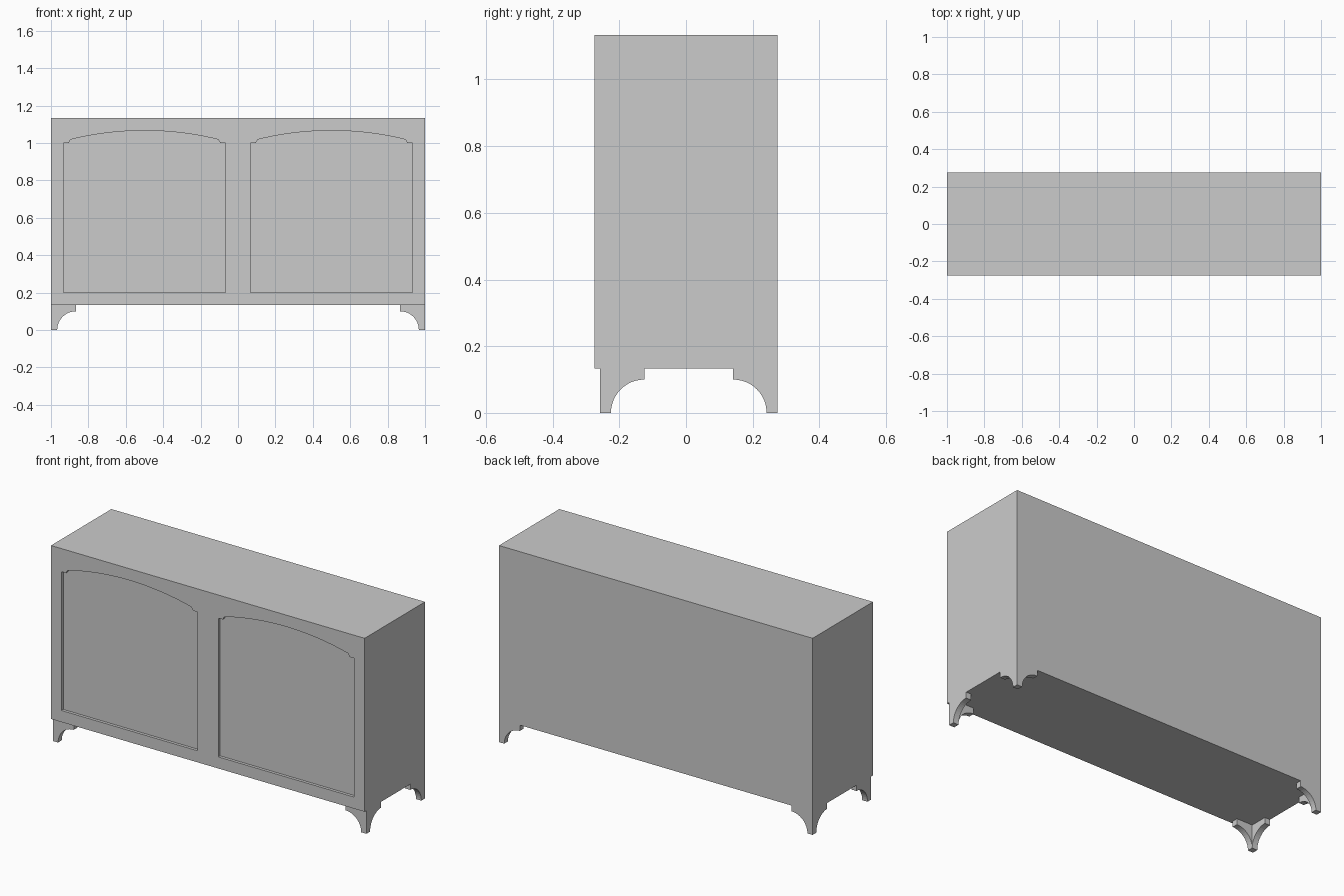
import bpy, bmesh, math

if "Cube" in bpy.data.objects:
    bpy.data.objects.remove(bpy.data.objects["Cube"])

T = 0.0333            # bracket thickness and foot width
BASE = 0.1333         # height of the case bottom
TOP = 1.1333
FRONT, BACK = -0.2583, 0.275
DOOR = 0.0167         # door frame thickness


def add_plate(bm, loops, thick, place):
    """Extrude filled outlines (u, v), move each (u, v, depth) with place()."""
    cu = bpy.data.curves.new("outline", 'CURVE')
    cu.dimensions = '2D'
    cu.fill_mode = 'BOTH'
    cu.extrude = thick / 2
    for pts in loops:
        s = cu.splines.new('POLY')
        s.points.add(len(pts) - 1)
        for p, (u, v) in zip(s.points, pts):
            p.co = (u, v, 0, 1)
        s.use_cyclic_u = True
    ob = bpy.data.objects.new("outline", cu)
    bpy.context.collection.objects.link(ob)
    bpy.context.view_layer.update()
    me = bpy.data.meshes.new_from_object(
        ob.evaluated_get(bpy.context.evaluated_depsgraph_get()))
    for v in me.vertices:
        v.co = place(v.co.x, v.co.y, v.co.z + thick / 2)
    bm.from_mesh(me)
    bpy.data.objects.remove(ob)
    bpy.data.curves.remove(cu)
    bpy.data.meshes.remove(me)


def finish(name, bm):
    bmesh.ops.remove_doubles(bm, verts=bm.verts, dist=0.0001)
    bmesh.ops.recalc_face_normals(bm, faces=bm.faces)
    for f in bm.faces:
        f.smooth = False
    me = bpy.data.meshes.new(name)
    bm.to_mesh(me)
    bm.free()
    ob = bpy.data.objects.new(name, me)
    bpy.context.collection.objects.link(ob)


# Case
bm = bmesh.new()
bmesh.ops.create_cube(bm, size=1)
for v in bm.verts:
    v.co = (v.co.x * 2,
            (FRONT + BACK) / 2 + v.co.y * (BACK - FRONT),
            (BASE + TOP) / 2 + v.co.z * (TOP - BASE))
finish("case", bm)

# Doors: flat frames with an arched opening, mirrored left and right
outer = [(0, BASE), (1, BASE), (1, TOP), (0, TOP)]
half, spring, rise = 0.395, 1.018, 0.048
radius = (half ** 2 + rise ** 2) / (2 * rise)
sweep = math.asin(half / radius)
arch = []
for i in range(25):
    a = sweep * (1 - i / 12)
    arch.append((0.5 + radius * math.sin(a),
                 spring + rise - radius + radius * math.cos(a)))
opening = [(0.0667, 0.2), (0.9333, 0.2), (0.9333, 1.0), (0.905, 1.0)]
opening += arch + [(0.095, 1.0), (0.0667, 1.0)]
for side, sx in (("left", -1), ("right", 1)):
    bm = bmesh.new()
    add_plate(bm, [outer, opening], DOOR,
              lambda u, v, w: (sx * u, FRONT - w, v))
    finish(side + "_door_frame", bm)

# Legs: two bracket plates meeting at each corner
arc = [(BASE - 0.1 * math.cos(i * math.pi / 24), 0.1 * math.sin(i * math.pi / 24))
       for i in range(13)]
long_arm = [(0, 0)] + arc + [(BASE, BASE), (0, BASE)]
short_arm = arc + [(BASE, BASE), (T, BASE)]
for side, sx in (("left", -1), ("right", 1)):
    for end, y0, dy in (("front", FRONT, 1), ("back", BACK, -1)):
        bm = bmesh.new()
        add_plate(bm, [long_arm], T,
                  lambda u, v, w: (sx * (1 - u), y0 + dy * w, v))
        add_plate(bm, [short_arm], T,
                  lambda u, v, w: (sx * (1 - w), y0 + dy * u, v))
        finish(end + "_" + side + "_leg", bm)
